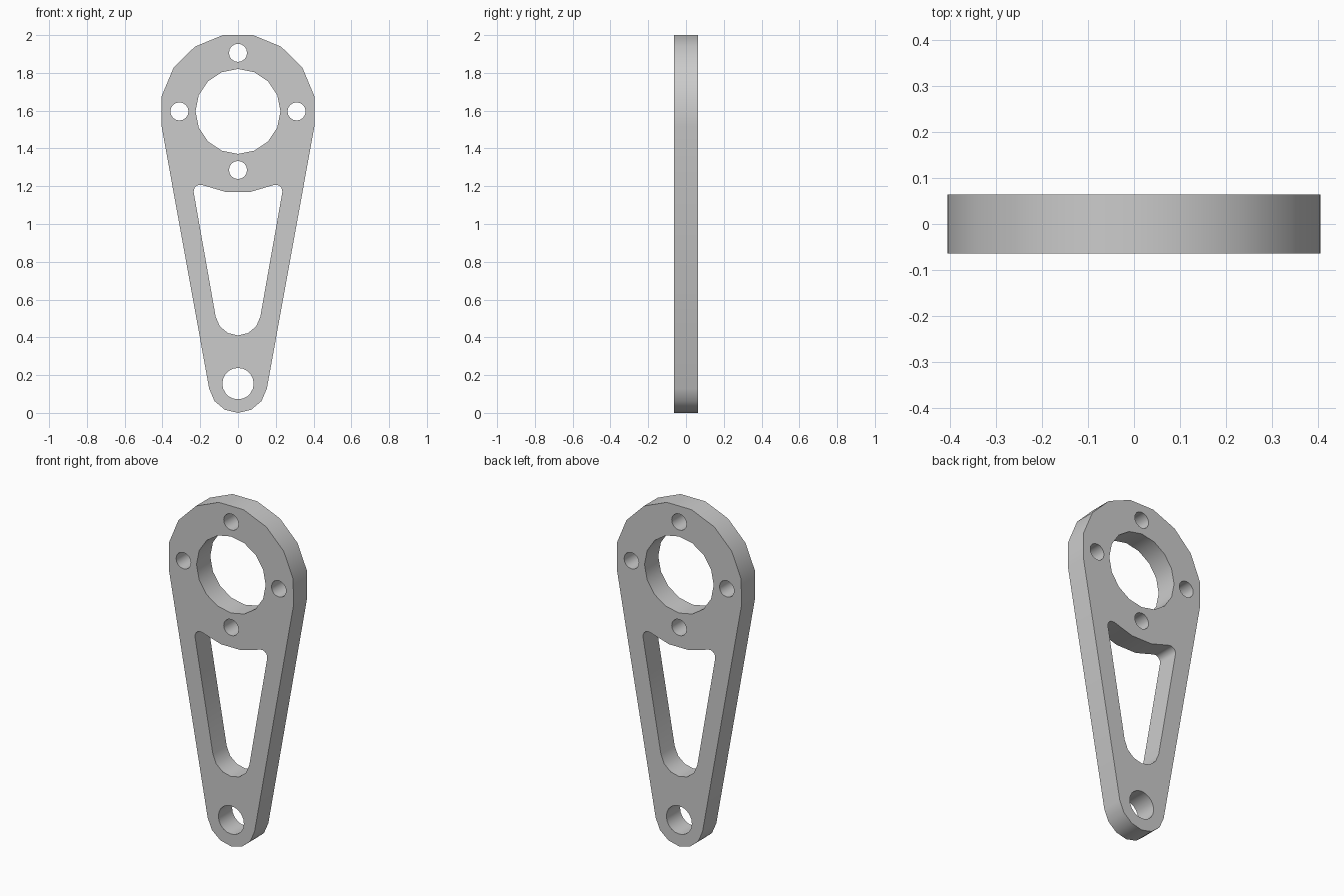
import bpy
import bmesh
from math import sin, cos, radians
from mathutils import Vector

cube = bpy.data.objects.get("Cube")
if cube:
    bpy.data.objects.remove(cube, do_unlink=True)

HALF = 0.064      # half the plate thickness
HEAD = 1.596      # height of the bearing centre
FOOT = 0.155      # height of the pivot centre


def arc(x, z, r, start, end, steps):
    """Points along an arc in the XZ plane, both ends included."""
    angles = [radians(start + (end - start) * i / steps) for i in range(steps + 1)]
    return [(x + r * cos(a), z + r * sin(a)) for a in angles]


def circle(x, z, r, sides):
    return arc(x, z, r, 0, 360, sides)[:-1]


def mirrored(points):
    return [(-x, z) for x, z in reversed(points)]


# Outer edge: large head and small foot joined by straight flanks
outline = arc(0, HEAD, 0.412, -11, 191, 9) + arc(0, FOOT, 0.155, 190, 350, 6)

# Tapered window: round bottom, small corner fillets, top concentric with head
corner = arc(0.2, 1.173, 0.035, -10, 105, 5)
web = [(0.066, 1.17)]
window = (arc(0, 0.53, 0.12, 190, 350, 6) + corner + web
          + mirrored(web) + mirrored(corner))

# Bearing bore, pivot hole and four bolt holes
loops = [outline, window,
         circle(0, HEAD, 0.225, 16),
         circle(0, FOOT, 0.083, 20)]
for dx, dz in ((1, 0), (0, 1), (-1, 0), (0, -1)):
    loops.append(circle(0.31 * dx, HEAD + 0.31 * dz, 0.048, 16))

# Fill the profile and extrude it through the thickness
bm = bmesh.new()
edges = []
for loop in loops:
    verts = [bm.verts.new((x, -HALF, z)) for x, z in loop]
    edges += [bm.edges.new((v, verts[i - 1])) for i, v in enumerate(verts)]
bmesh.ops.triangle_fill(bm, edges=edges, use_beauty=True, normal=Vector((0, -1, 0)))
result = bmesh.ops.extrude_face_region(bm, geom=bm.faces[:], use_keep_orig=True)
moved = [g for g in result["geom"] if isinstance(g, bmesh.types.BMVert)]
bmesh.ops.translate(bm, verts=moved, vec=(0, 2 * HALF, 0))
bmesh.ops.recalc_face_normals(bm, faces=bm.faces[:])

mesh = bpy.data.meshes.new("lever_arm")
bm.to_mesh(mesh)
bm.free()
arm = bpy.data.objects.new("lever_arm", mesh)
bpy.context.collection.objects.link(arm)

# Plain grey metal
grey = bpy.data.materials.new("light_grey")
grey.use_nodes = True
colour = (0.6, 0.6, 0.6, 1)
grey.diffuse_color = colour
grey.node_tree.nodes["Principled BSDF"].inputs["Base Color"].default_value = colour
mesh.materials.append(grey)

# Smooth rims, crisp plate edges
bpy.ops.object.select_all(action="DESELECT")
arm.select_set(True)
bpy.context.view_layer.objects.active = arm
bpy.ops.object.shade_smooth_by_angle(angle=radians(30))
